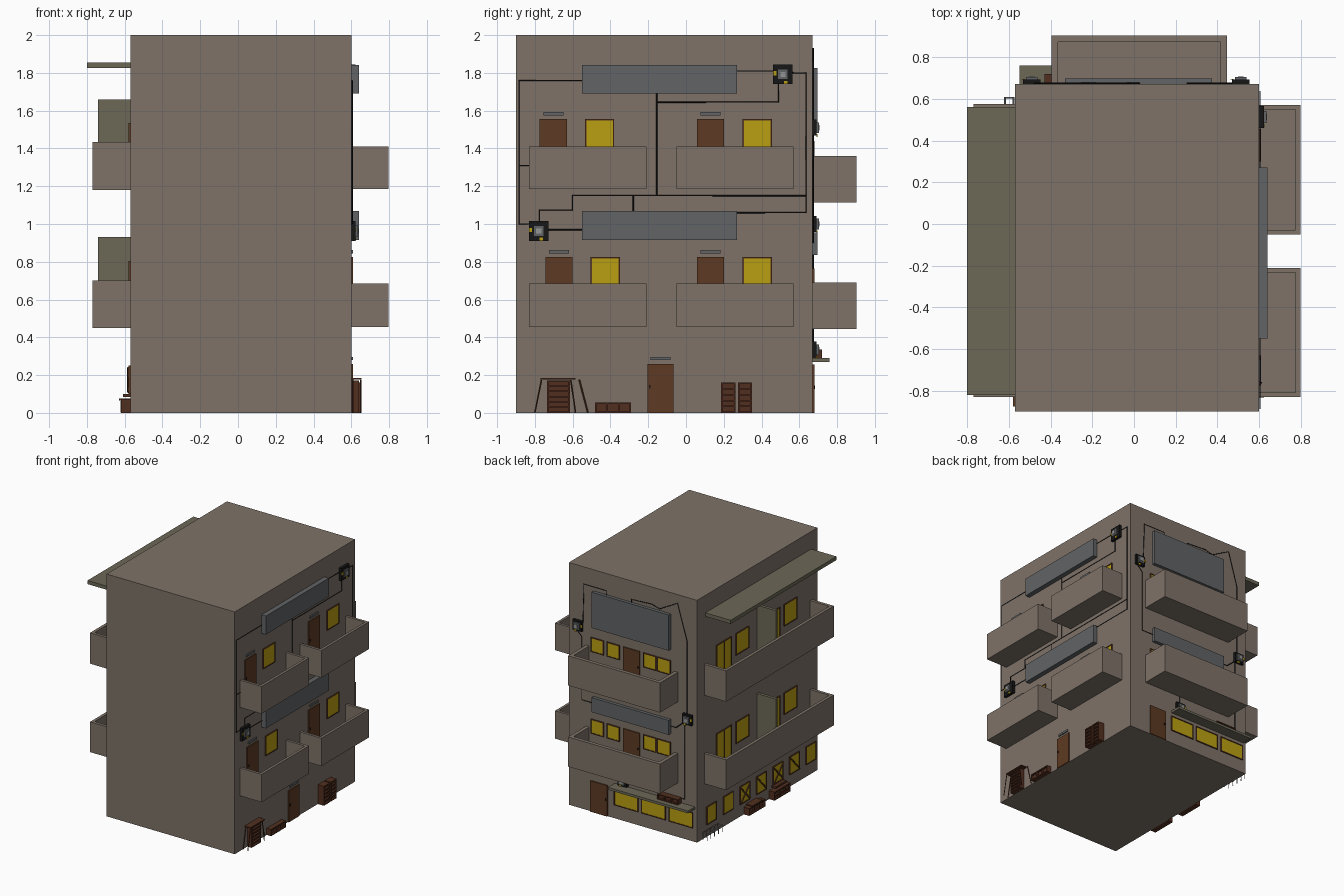
import bpy, bmesh, math
from mathutils import Vector

if "Cube" in bpy.data.objects:
    bpy.data.objects.remove(bpy.data.objects["Cube"])

def material(name, r, g, b):
    m = bpy.data.materials.new(name)
    m.diffuse_color = (r, g, b, 1)
    m.use_nodes = True
    m.node_tree.nodes["Principled BSDF"].inputs["Base Color"].default_value = m.diffuse_color
    return m

WALL = material("wall", 0.21, 0.17, 0.14)
OLIVE = material("olive", 0.15, 0.14, 0.095)
BROWN = material("brown", 0.11, 0.042, 0.016)
RED = material("crate_wood", 0.085, 0.028, 0.014)
YELLOW = material("window_glow", 0.50, 0.35, 0.006)
STEEL = material("steel", 0.12, 0.125, 0.13)
LIGHT = material("light_steel", 0.3, 0.3, 0.3)
BLACK = material("black", 0.008, 0.008, 0.008)

# Map wall coordinates (along wall, height, distance out) to the world
SIDES = {
    "right": lambda u, z, d: Vector((0.60 + d, u, z)),
    "left": lambda u, z, d: Vector((-0.57 - d, u, z)),
    "back": lambda u, z, d: Vector((u, 0.67 + d, z)),
}

def boxes(name, side, parts, mat):
    """One object made from boxes (u0, u1, z0, z1, d0, d1) on a wall."""
    bm = bmesh.new()
    for u0, u1, z0, z1, d0, d1 in parts:
        a, b = SIDES[side](u0, z0, d0), SIDES[side](u1, z1, d1)
        verts = bmesh.ops.create_cube(bm, size=1)["verts"]
        for v in verts:
            v.co = Vector(((a[i] + b[i]) / 2 + v.co[i] * abs(b[i] - a[i])) for i in range(3))
    mesh = bpy.data.meshes.new(name)
    bm.to_mesh(mesh)
    bm.free()
    mesh.materials.append(mat)
    ob = bpy.data.objects.new(name, mesh)
    bpy.context.collection.objects.link(ob)
    return ob

def rods(name, side, paths, mat, radius=0.0035):
    """Thin square-section cables or bars along wall paths of (u, z[, d])."""
    cu = bpy.data.curves.new(name, "CURVE")
    cu.dimensions = "3D"
    cu.bevel_depth, cu.bevel_resolution, cu.use_fill_caps = radius, 0, True
    for path in paths:
        sp = cu.splines.new("POLY")
        sp.points.add(len(path) - 1)
        for p, q in zip(sp.points, path):
            d = q[2] if len(q) > 2 else 0.004
            p.co = (*SIDES[side](q[0], q[1], d), 1)
    cu.materials.append(mat)
    bpy.context.collection.objects.link(bpy.data.objects.new(name, cu))

def balcony(name, side, u0, u1, z0, z1, d, t):
    boxes(name, side, [(u0, u1, z0, z0 + 0.04, 0, d), (u0, u1, z0 + 0.04, z1, d - t, d),
                       (u0, u0 + t, z0 + 0.04, z1, 0, d - t),
                       (u1 - t, u1, z0 + 0.04, z1, 0, d - t)], WALL)

def window(side, u0, u1, z0, z1, panes=1, t=0.007):
    step = (u1 - u0 - t) / panes
    bars = [(u0 + i * step, u0 + i * step + t, z0, z1, 0, 0.009) for i in range(panes + 1)]
    bars += [(u0, u1, z0, z0 + t, 0, 0.009), (u0, u1, z1 - t, z1, 0, 0.009)]
    boxes(side + "_window_frame", side, bars, BROWN)
    boxes(side + "_window_glass", side, [(u0 + t, u1 - t, z0 + t, z1 - t, 0, 0.005)], YELLOW)

def door(side, u0, u1, z0, z1, lamp=True):
    boxes(side + "_door", side, [(u0, u1, z0, z1, 0, 0.009)], BROWN)
    boxes(side + "_door_handle", side,
          [(u0 + 0.01, u0 + 0.018, (z0 + z1) / 2, (z0 + z1) / 2 + 0.018, 0.009, 0.014)], BLACK)
    if lamp:
        c = (u0 + u1) / 2
        boxes(side + "_door_lamp", side, [(c - 0.053, c + 0.053, z1 + 0.02, z1 + 0.037, 0, 0.009)], STEEL)

def power_box(side, u, z, s=0.052):
    boxes(side + "_power_box", side, [(u - s, u + s, z - s, z + s, 0, 0.022)], BLACK)
    boxes(side + "_power_box_core", side, [(u - 0.028, u + 0.028, z - 0.028, z + 0.028, 0.022, 0.034)], STEEL)
    boxes(side + "_power_box_knob", side, [(u - 0.014, u + 0.014, z - 0.014, z + 0.014, 0.034, 0.038)], LIGHT)
    boxes(side + "_power_box_lights", side,
          [(u - 0.05, u - 0.034, z - 0.005, z + 0.017, 0.022, 0.026),
           (u + 0.005, u + 0.024, z - 0.05, z - 0.034, 0.022, 0.026)], YELLOW)

def shelf(name, side, u0, u1, z1, d, rows, cols=1, z0=0.0, t=0.008):
    """Open wooden crate rack."""
    parts = [(u0, u1, z0, z1, 0, d - 0.015)]
    for i in range(rows + 1):
        z = z0 + (z1 - z0 - t) * i / rows
        parts.append((u0, u1, z, z + t, 0, d))
    for i in range(cols + 1):
        u = u0 + (u1 - u0 - t) * i / cols
        parts.append((u, u + t, z0, z1, 0, d))
    boxes(name, side, parts, RED)

# Main block
boxes("building_body", "right", [(-0.90, 0.67, 0, 2, -1.17, 0)], WALL)

# Right wall: balconies, doors, windows, panels
for zb, zt, du, top, ps in ((0.455, 0.685, 0.03, 0.825, 0.915), (1.185, 1.41, 0, 1.555, 1.69)):
    for u in (-0.83, -0.05):
        balcony("right_balcony", "right", u, u + 0.62, zb, zt, 0.197, 0.022)
    for u, w in ((-0.775 + du, -0.535 + du), (0.057, 0.30)):
        door("right", u, u + 0.145, zb + 0.04, top)
        window("right", w, w + 0.155, top - 0.165, top)
    boxes("right_panel", "right", [(-0.55, 0.27, ps, ps + 0.153, 0, 0.04)], STEEL)
door("right", -0.205, -0.065, 0, 0.26)
power_box("right", 0.513, 1.792)
power_box("right", -0.78, 0.963)
rods("right_cables", "right", [
    [(-0.55, 1.76), (-0.885, 1.76), (-0.885, 1.0), (-0.83, 1.0)],
    [(-0.885, 1.31), (-0.83, 1.31)],
    [(0.27, 1.81), (0.47, 1.81)],
    [(0.56, 1.80), (0.635, 1.80), (0.635, 1.06), (0.27, 1.06)],
    [(0.49, 1.75), (0.49, 1.645), (-0.155, 1.645)],
    [(-0.155, 1.70), (-0.155, 1.15)],
    [(0.635, 1.15), (-0.60, 1.15), (-0.60, 1.075), (-0.775, 1.075), (-0.775, 1.01)],
    [(-0.28, 1.15), (-0.28, 1.06)],
    [(-0.73, 0.97), (-0.55, 0.97)]], BLACK)

# Right wall: street furniture
shelf("right_shelf", "right", 0.185, 0.262, 0.16, 0.055, 5)
shelf("right_shelf", "right", 0.275, 0.35, 0.16, 0.055, 5)
shelf("right_low_rack", "right", -0.483, -0.29, 0.055, 0.04, 1, 3)
shelf("stall_rack", "right", -0.735, -0.615, 0.172, 0.04, 6)
boxes("stall_top", "right", [(-0.77, -0.585, 0.176, 0.184, 0, 0.055)], RED)
rods("stall_legs", "right", [[(-0.765, 0.175, d), (-0.80, 0.003, d)] for d in (0.008, 0.05)] +
     [[(-0.61, 0.175, 0.05), (-0.585, 0.003, 0.05)], [(-0.565, 0.175, 0.008), (-0.52, 0.003, 0.008)]],
     RED, 0.004)

# Left wall: long balconies with a divider, sliding doors, windows
for zb, zt, top, zd in ((0.45, 0.70, 0.805, 0.93), (1.18, 1.435, 1.535, 1.66)):
    balcony("left_balcony", "left", -0.83, 0.575, zb, zt, 0.20, 0.025)
    boxes("balcony_divider", "left", [(-0.14, -0.115, zb + 0.04, zd, 0, 0.17)], OLIVE)
    for du in (0, -0.63):
        window("left", 0.225 + du, 0.42 + du, zb + 0.04, top, 2)
        window("left", 0.0 + du, 0.17 + du, top - 0.18, top)
boxes("left_roof_awning", "left", [(-0.82, 0.56, 1.825, 1.855, 0, 0.23)], OLIVE)

# Left wall: ground windows, some boarded over
for i in range(7):
    u = 0.485 - i * 0.216
    window("left", u - 0.065, u + 0.065, 0.10, 0.25)
    planks = []
    if i in (2, 3, 4, 5):
        planks.append([(u - 0.06, 0.11, 0.01), (u + 0.06, 0.24, 0.01)])
    if i in (2, 4):
        planks.append([(u + 0.06, 0.11, 0.012), (u - 0.06, 0.24, 0.012)])
    if planks:
        rods("window_planks", "left", planks, BROWN, 0.006)

# Left wall: crates, benches and bike rack
shelf("left_crates", "left", -0.15, 0.06, 0.06, 0.05, 1, 3)
shelf("left_crates", "left", -0.48, -0.27, 0.07, 0.05, 2, 3)
boxes("left_crate_top", "left", [(-0.44, -0.30, 0.085, 0.10, 0, 0.04), (-0.10, 0.03, 0.065, 0.075, 0, 0.06)], RED)
rods("bike_rack", "left", [[(u, 0.003, 0.008), (u, 0.06, 0.008), (u, 0.06, 0.048), (u, 0.003, 0.048)]
                           for u in (0.41, 0.46, 0.51, 0.56, 0.605)] +
     [[(0.40, 0.06, d), (0.61, 0.06, d)] for d in (0.008, 0.048)], LIGHT, 0.004)

# Back wall: balconies, doors, windows, panels
for zb, top, p0, p1 in ((0.445, 0.765, 0.835, 0.955), (1.115, 1.44, 1.53, 1.825)):
    balcony("back_balcony", "back", -0.395, 0.445, zb, zb + 0.245, 0.233, 0.03)
    door("back", -0.05, 0.10, zb + 0.04, top, False)
    for u in (0.28, 0.135, -0.20, -0.33):
        window("back", u, u + 0.118, top - 0.12, top)
    boxes("back_panel", "back", [(-0.33, 0.375, p0, p1, 0, 0.027)], STEEL)
door("back", 0.245, 0.40, 0, 0.255, False)
for u in (-0.535, -0.285, -0.035):
    window("back", u, u + 0.22, 0.11, 0.24)
boxes("shop_awning", "back", [(-0.55, 0.18, 0.27, 0.29, 0, 0.09)], OLIVE)
shelf("awning_crate", "back", -0.43, -0.24, 0.335, 0.05, 1, 3, 0.29)
power_box("back", 0.512, 1.51, 0.042)
power_box("back", -0.49, 1.0, 0.042)
power_box("back", 0.10, 0.335, 0.042)
rods("back_cables", "back", [
    [(0.47, 1.54), (0.46, 1.86), (0.255, 1.86), (0.255, 1.81)],
    [(0.026, 1.81), (0.026, 1.85), (-0.16, 1.86), (-0.23, 1.84), (-0.395, 1.93), (-0.48, 1.645), (-0.48, 1.03)],
    [(0.54, 1.48), (0.48, 1.42), (0.48, 0.90), (0.37, 0.90)],
    [(-0.46, 0.97), (-0.38, 0.90), (-0.32, 0.90)],
    [(-0.46, 0.97), (-0.46, 0.33), (0.07, 0.33)],
    [(0.10, 0.37), (0.10, 0.45)]], BLACK)
